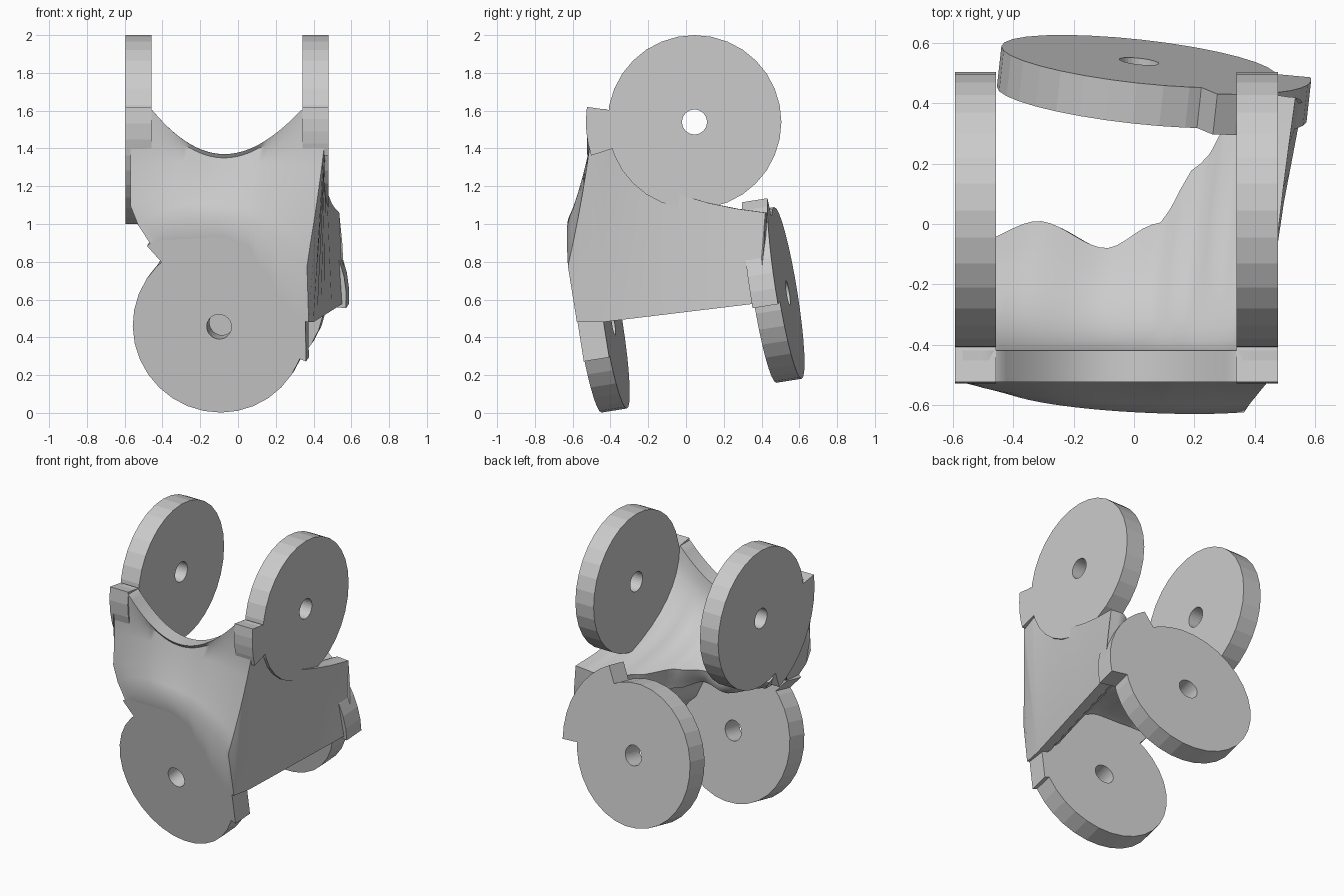
import bpy, bmesh, math
from mathutils import Vector as V

if "Cube" in bpy.data.objects:
    bpy.data.objects.remove(bpy.data.objects["Cube"])


def finish(name, bm, smooth=False):
    bmesh.ops.recalc_face_normals(bm, faces=bm.faces)
    me = bpy.data.meshes.new(name)
    bm.to_mesh(me)
    bm.free()
    ob = bpy.data.objects.new(name, me)
    bpy.context.collection.objects.link(ob)
    if smooth:
        bpy.ops.object.select_all(action='DESELECT')
        ob.select_set(True)
        bpy.context.view_layer.objects.active = ob
        bpy.ops.object.shade_smooth_by_angle(angle=math.radians(40))
    return ob


def ring(name, c, u, v, n, r0, r1, a0=0, a1=360, clip=9.0):
    """Thick ring (or ring sector) in plane u, v, extruded along n."""
    full = a1 - a0 >= 360
    steps = 32 if full else max(4, int((a1 - a0) / 8))
    bm = bmesh.new()
    rows = []
    for i in range(steps if full else steps + 1):
        a = math.radians(a0 + (a1 - a0) * i / steps)
        ca, sa = math.cos(a), math.sin(a)
        ro = min(r1, clip / ca) if ca > 0.01 else r1
        rows.append([bm.verts.new(c + (u * ca + v * sa) * r + n * d)
                     for r, d in ((r0, 0), (ro, 0), (ro, 1), (r0, 1))])
    for i in range(steps):
        p, q = rows[i], rows[(i + 1) % len(rows)]
        for k in range(4):
            bm.faces.new((p[k], p[k - 1], q[k - 1], q[k]))
    if not full:
        bm.faces.new(rows[0])
        bm.faces.new(rows[-1])
    return finish(name, bm)


X, Y, Z = V((1, 0, 0)), V((0, 1, 0)), V((0, 0, 1))
N = V((.11, 1, .16)).normalized()
W = (Z - N * N.z).normalized()
U = N.cross(W)
T = .137

# four lug discs with centre holes, each with a collar along the body side
lugs = [("upper_left_lug", V((-.595, .045, 1.54)), Y, Z, X, 172, 250, 9),
        ("upper_right_lug", V((.341, .045, 1.54)), Y, Z, X, 172, 198, 9),
        ("lower_front_lug", V((-.1, -.52, .456)), U, W, N, -22, 131, .46),
        ("lower_back_lug", V((.017, .54, .635)) - N * T, U, W, N, -6, 62, 9)]
for name, c, u, v, n, a0, a1, clip in lugs:
    ring(name, c, u, v, n * T, .066, .46)
    ring(name + "_collar", c, u, v, n * T, .38, .575, a0, a1, clip)

# body: section in y-z, lofted from the left side to the flat right side
# columns: s, lip y, lip top z, lip bottom z, inner foot z
TABLE = [(0, -.08, 1.05, .98, .90), (.21, .01, 1.0, .92, .92),
         (.44, -.08, 1.0, .90, .93), (.60, 0, 1.0, .85, .88),
         (.72, .20, 1.0, .80, .75), (.83, .39, 1.02, .70, .58),
         (.92, .43, 1.06, .60, .50), (1, .42, 1.06, .58, .48)]


def clamp(t):
    return max(0, min(1, t))


def lookup(s):
    for a, b in zip(TABLE, TABLE[1:]):
        if s <= b[0] + 1e-6:
            t = (s - a[0]) / (b[0] - a[0])
            t = t * t * (3 - 2 * t)
            return [p + (q - p) * t for p, q in zip(a[1:], b[1:])]


def place(s, y, z):
    left = -.46 - .11 * clamp((z - .9) / .15)
    right = .478 + (.37 + .19 * (y + .6) - .478) * clamp((1.6 - z) / .8)
    return V((left + (right - left) * s, y, z))


def curve(a, c, b, k):
    return [a * (1 - t) ** 2 + c * 2 * t * (1 - t) + b * t * t
            for t in (i / k for i in range(k))]


def section(s):
    cy, cz, dz, ez = lookup(s)
    xt, x = -.57 + 1.048 * s, -.47 + .86 * s
    zt = min(1.61, 1.37 + 1.5 * (xt + .06) ** 2)
    arch = 1.04 - 1.1 * (x + .1) ** 2

    def plane(z):
        return -.52 - .16 * (z - .456) - .11 * (x + .1)
    A, B = V((-.525, zt)), V((-.42, zt))
    C, D = V((cy, cz)), V((cy - .04, dz))
    E, F = V((plane(ez) + .13, ez)), V((plane(ez), ez))
    G = V((plane(arch), arch))
    w = clamp((s - .6) / .22)
    under = V((E.x + .08, max(dz, ez) + .03)).lerp((D + E) / 2, w)
    H = V((-.51, min(1.41, zt - .02)))
    pts = (curve(B, V((-.41, cz + .09)), C, 10) + curve(C, (C + D) / 2 + V((.015, 0)), D, 3)
           + curve(D, under, E, 8) + [E, F]
           + curve(G, (G + H) / 2 + V((.015, 0)), H, 5) + [H, A])
    return [place(s, p.x, p.y) for p in pts]


bm = bmesh.new()
loops = [[bm.verts.new(p) for p in section(i / 36)] for i in range(37)]
for p, q in zip(loops, loops[1:]):
    for k in range(len(p)):
        bm.faces.new((p[k - 1], p[k], q[k], q[k - 1]))
caps = [bm.faces.new(loops[0]), bm.faces.new(loops[-1])]
bmesh.ops.triangulate(bm, faces=caps)
finish("saddle_body", bm, True)
